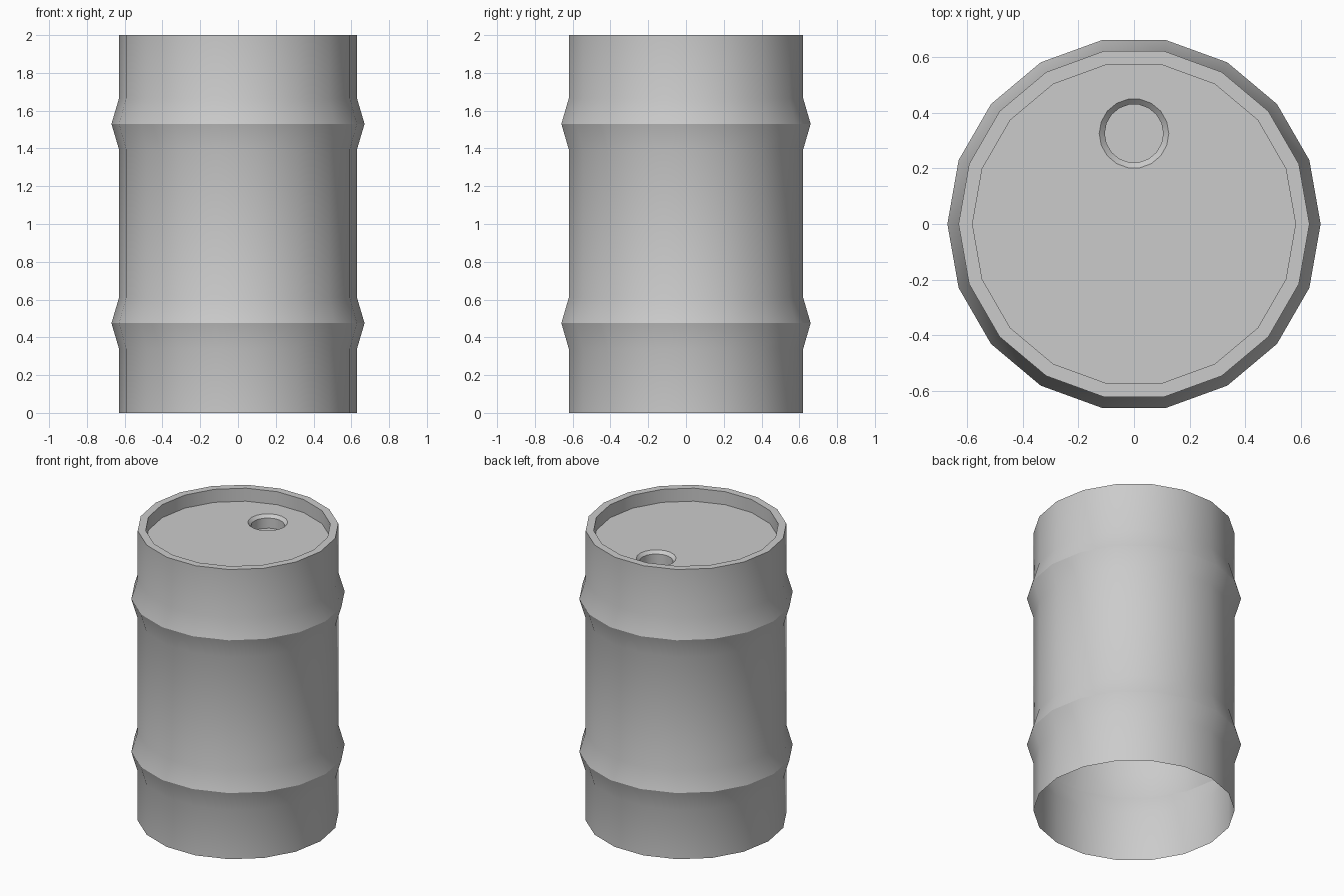
import bpy, bmesh, math

if "Cube" in bpy.data.objects:
    bpy.data.objects.remove(bpy.data.objects["Cube"])

SIDES = 18
HOLE_Y = 0.325


def stacked_rings(name, rings, close_end):
    """Bridge successive rings (radius, z, centre y); optionally cap the last."""
    bm = bmesh.new()
    loops = []
    for r, z, cy in rings:
        loops.append([bm.verts.new((r * math.cos(2 * math.pi * i / SIDES),
                                    cy + r * math.sin(2 * math.pi * i / SIDES), z))
                      for i in range(SIDES)])
    for a, b in zip(loops, loops[1:]):
        for i in range(SIDES):
            j = (i + 1) % SIDES
            bm.faces.new((a[i], a[j], b[j], b[i]))
    if close_end:
        bm.faces.new(loops[-1])
    mesh = bpy.data.meshes.new(name)
    bm.to_mesh(mesh)
    bm.free()
    obj = bpy.data.objects.new(name, mesh)
    bpy.context.collection.objects.link(obj)
    bpy.ops.object.select_all(action='DESELECT')
    obj.select_set(True)
    bpy.context.view_layer.objects.active = obj
    bpy.ops.object.shade_smooth_by_angle(angle=math.radians(30))
    return obj


# Open-bottomed shell with two raised hoops
shell = [(0.63, 0.0, 0)]
for z in (0.475, 1.53):
    shell += [(0.63, z - 0.135, 0), (0.67, z, 0), (0.63, z + 0.135, 0)]
# Flat rim, recessed lid
rim = [(0.63, 2.0, 0), (0.58, 2.0, 0), (0.58, 1.91, 0)]
# Off-centre filler hole: chamfered lip, short wall, floor
hole = [(0.125, 1.91, HOLE_Y), (0.105, 1.89, HOLE_Y), (0.105, 1.82, HOLE_Y)]
stacked_rings("barrel", shell + rim + hole, True)
